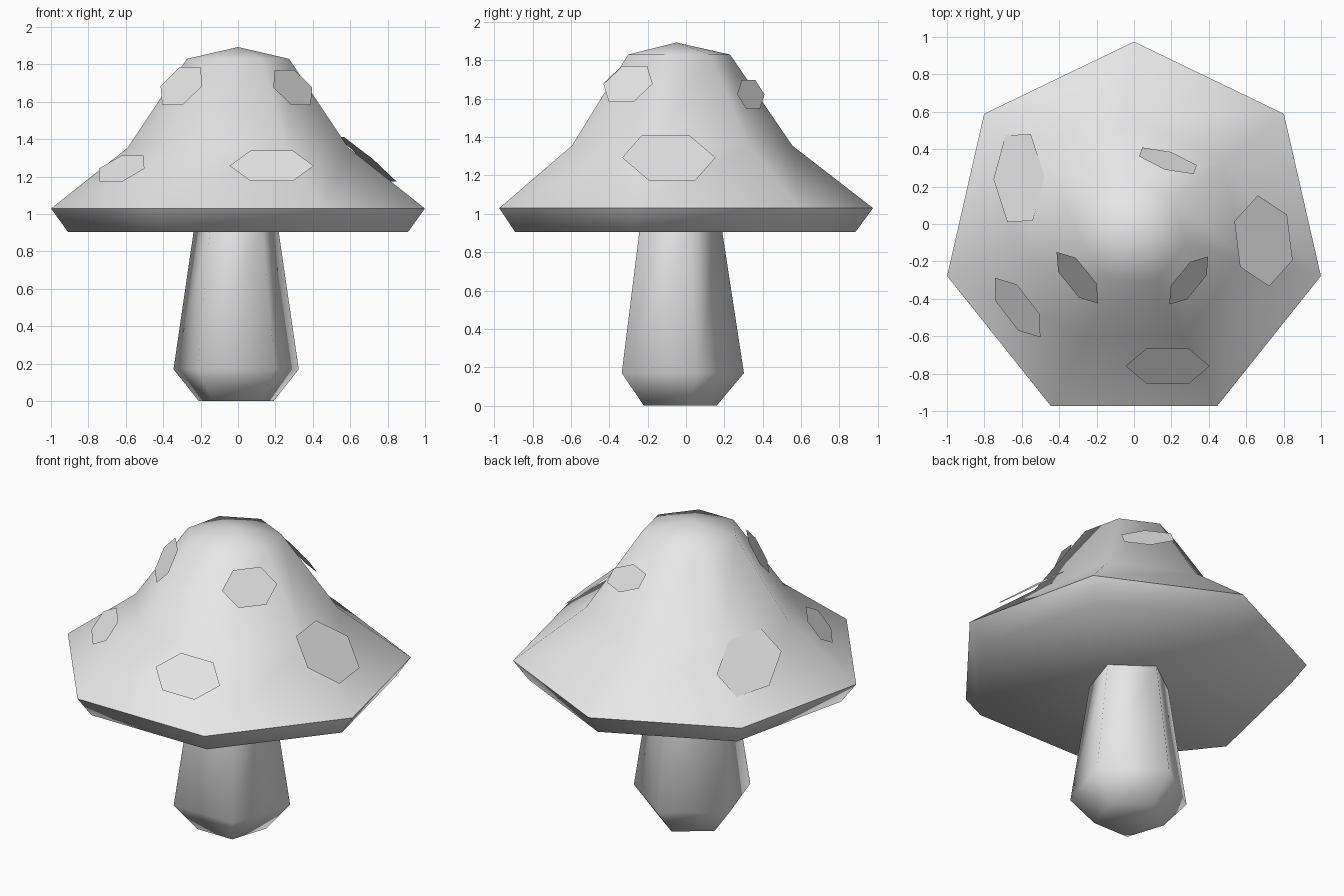
import bpy
import math
from mathutils import Vector

if "Cube" in bpy.data.objects:
    bpy.data.objects.remove(bpy.data.objects["Cube"])

grey = bpy.data.materials.new("grey")
grey.diffuse_color = (0.8, 0.8, 0.8, 1)
grey.use_nodes = True
grey.node_tree.nodes["Principled BSDF"].inputs["Base Color"].default_value = grey.diffuse_color


def make_object(name, verts, faces):
    mesh = bpy.data.meshes.new(name)
    mesh.from_pydata(verts, [], faces)
    mesh.materials.append(grey)
    obj = bpy.data.objects.new(name, mesh)
    bpy.context.collection.objects.link(obj)
    return obj


def lathe(name, sides, center, profile, apex=None):
    """Stack rings (radius, z) with a corner at the back; close with a tip or a flat end."""
    verts, faces = [], []
    for r, z in profile:
        for i in range(sides):
            a = math.pi / 2 + math.tau * i / sides
            verts.append((center[0] + r * math.cos(a), center[1] + r * math.sin(a), z))
    for k in range(len(profile) - 1):
        for i in range(sides):
            j, b = (i + 1) % sides, k * sides
            faces.append((b + i, b + j, b + sides + j, b + sides + i))
    faces.append(tuple(reversed(range(sides))))
    last = (len(profile) - 1) * sides
    if apex is None:
        faces.append(tuple(range(last, last + sides)))
    else:
        verts.append((center[0], center[1], apex))
        faces += [(last + i, last + (i + 1) % sides, len(verts) - 1) for i in range(sides)]
    obj = make_object(name, verts, faces)
    bpy.context.view_layer.objects.active = obj
    obj.select_set(True)
    bpy.ops.object.shade_smooth_by_angle(angle=math.radians(78))
    obj.select_set(False)


def spot(name, center, facing, slope, w, h, shear=0):
    """Flat hexagon lying on the cap; facing and slope in degrees."""
    a, s = math.radians(facing), math.radians(slope)
    out = Vector((math.cos(a), math.sin(a), 0))
    side = Vector((-math.sin(a), math.cos(a), 0))
    up = Vector((0, 0, math.sin(s))) - out * math.cos(s)
    normal = out * math.sin(s) + Vector((0, 0, math.cos(s)))
    mid = Vector(center) + normal * 0.004
    hexagon = [(1, 0), (0.5, 1), (-0.5, 1), (-1, 0), (-0.5, -1), (0.5, -1)]
    verts = [mid + side * (u * w + shear * v * h) + up * (v * h) for u, v in hexagon]
    make_object(name, verts, [tuple(range(6))])


# Stem: five sides, swollen near the foot
lathe("stem", 5, (-0.01, -0.05), [(0.21, 0), (0.352, 0.17), (0.237, 0.92)])

# Cap: seven sides, bevelled rim and low tip
lathe("cap", 7, (0, -0.05),
      [(0.933, 0.905), (1.025, 1.03), (0.605, 1.355), (0.28, 1.83)], apex=1.893)

# Spots
spot("spot_front_low", (0.18, -0.757, 1.255), -90, 41, 0.225, 0.125)
spot("spot_left_low", (-0.62, -0.445, 1.24), -142.6, 43.7, 0.2, 0.1)
spot("spot_right_low", (0.69, -0.09, 1.29), 7, 40, 0.245, 0.185)
spot("spot_back_low", (-0.612, 0.245, 1.26), 165, 40, 0.243, 0.17, 0.47)
spot("spot_left_high", (-0.30, -0.285, 1.683), -141, 59, 0.177, 0.117)
spot("spot_right_high", (0.29, -0.30, 1.675), -39, 59, 0.165, 0.11)
spot("spot_back_high", (0.18, 0.335, 1.62), 62.7, 56.5, 0.155, 0.09, 0.78)
